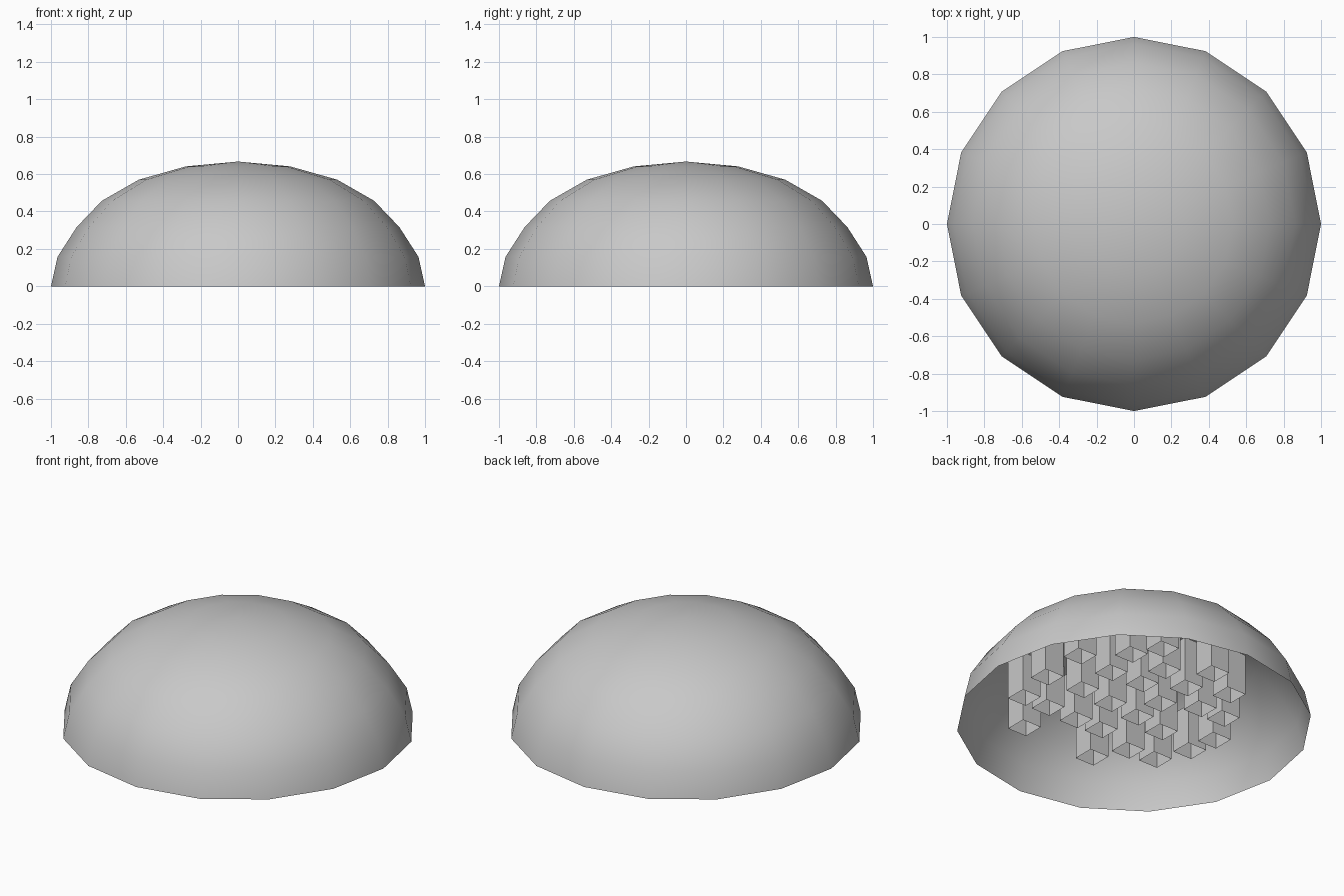
import bpy, bmesh, math
from mathutils import Matrix

if "Cube" in bpy.data.objects:
    bpy.data.objects.remove(bpy.data.objects["Cube"])

# one flat grey for everything
grey = bpy.data.materials.new("plain_grey")
grey.diffuse_color = (0.58, 0.58, 0.58, 1)
grey.use_nodes = True
grey.node_tree.nodes["Principled BSDF"].inputs["Base Color"].default_value = grey.diffuse_color


def finish(bm, name):
    bmesh.ops.recalc_face_normals(bm, faces=bm.faces)
    mesh = bpy.data.meshes.new(name)
    bm.to_mesh(mesh)
    bm.free()
    mesh.materials.append(grey)
    obj = bpy.data.objects.new(name, mesh)
    bpy.context.collection.objects.link(obj)
    return obj


# dome shell: 16-sided lathe, open at the bottom
PROFILE = [(1, 0), (0.965, 0.157), (0.863, 0.316), (0.728, 0.457),
           (0.53, 0.57), (0.279, 0.641)]
TOP, SIDES = 0.667, 16
bm = bmesh.new()
rings = []
for r, z in PROFILE:
    rings.append([bm.verts.new((r * math.cos(math.tau * i / SIDES),
                                r * math.sin(math.tau * i / SIDES), z))
                  for i in range(SIDES)])
pole = bm.verts.new((0, 0, TOP))
for i in range(SIDES):
    j = (i + 1) % SIDES
    for a, b in zip(rings, rings[1:]):
        bm.faces.new((a[i], a[j], b[j], b[i]))
    bm.faces.new((rings[-1][i], rings[-1][j], pole))
for f in bm.faces:
    f.smooth = True
finish(bm, "dome_shell")

# open-bottomed blocks in a loose grid under the dome
BLOCKS = [(.53, -.33), (.31, -.59), (.58, -.07), (.355, -.33), (.59, .23),
          (.335, -.05), (.145, -.335), (-.195, -.60), (-.035, -.33),
          (.335, .20), (.115, -.07), (.38, .43), (-.30, -.41), (.12, .215),
          (.285, .59), (.12, .41), (-.10, .11), (-.10, -.09), (-.485, -.39),
          (-.31, -.13), (-.10, .34), (-.57, -.19), (-.31, .21), (-.11, .56),
          (-.60, -.01), (-.48, .21), (-.335, .435)]
FLOOR, WIDTH = 0.115, 0.13
bm = bmesh.new()
for x, y in BLOCKS:
    height = 0.2 + 0.12 * (1 - math.hypot(x, y))
    place = Matrix.Translation((x, y, FLOOR + height / 2)) @ Matrix.Diagonal((WIDTH, WIDTH, height, 1))
    bmesh.ops.create_cube(bm, size=1, matrix=place)
bm.normal_update()
bottoms = [f for f in bm.faces if f.normal.z < -0.9]
bmesh.ops.delete(bm, geom=bottoms, context='FACES_ONLY')
finish(bm, "inner_blocks")
